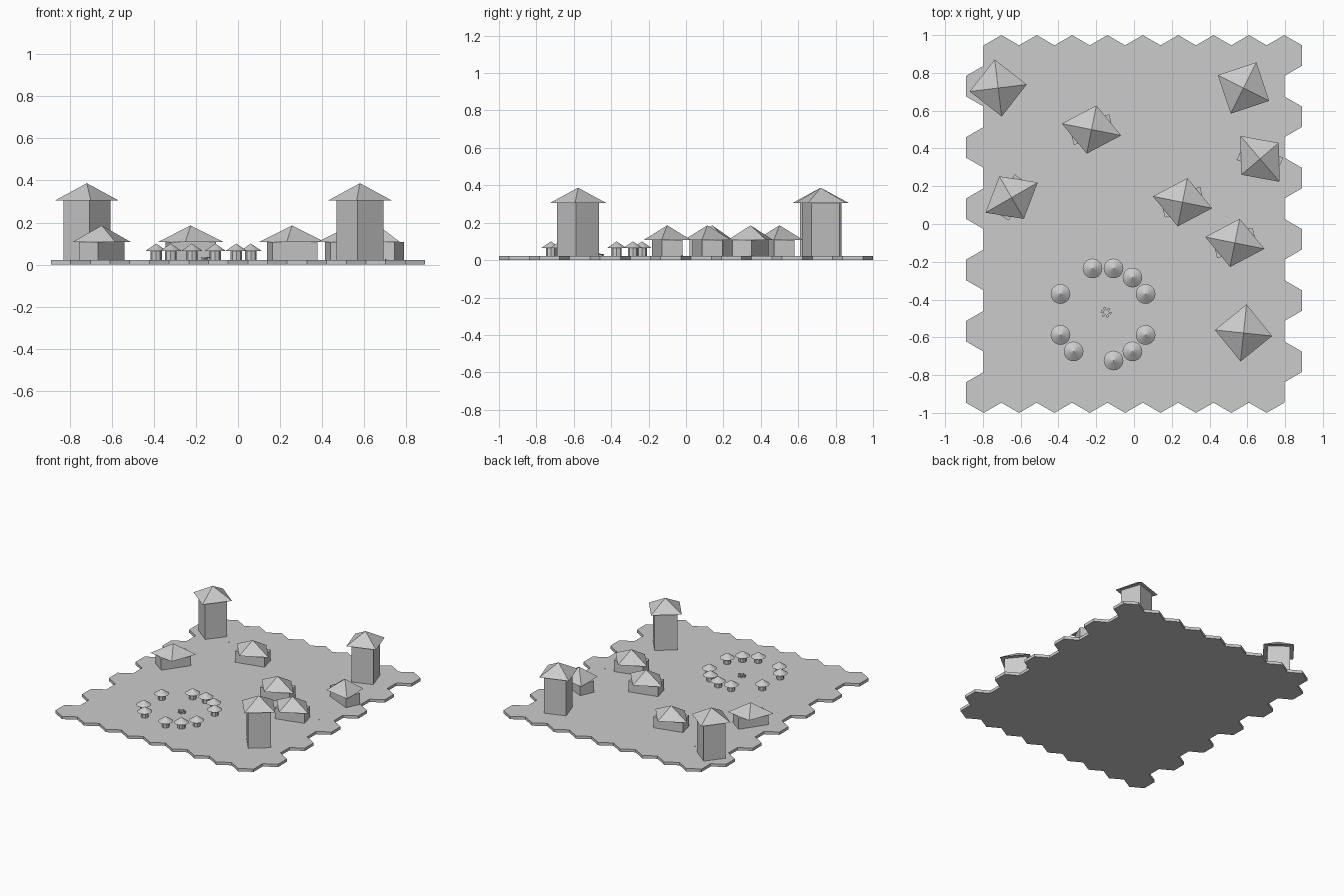
import bpy, bmesh, math
from mathutils import Matrix, Vector

if "Cube" in bpy.data.objects:
    bpy.data.objects.remove(bpy.data.objects["Cube"])

stone = bpy.data.materials.new("plain grey")
stone.diffuse_color = (0.6, 0.6, 0.6, 1)
stone.use_nodes = True
stone.node_tree.nodes["Principled BSDF"].inputs["Base Color"].default_value = stone.diffuse_color
GROUND = 0.022


def finish(bm, name):
    bmesh.ops.recalc_face_normals(bm, faces=bm.faces)
    mesh = bpy.data.meshes.new(name)
    bm.to_mesh(mesh)
    bm.free()
    mesh.materials.append(stone)
    obj = bpy.data.objects.new(name, mesh)
    bpy.context.collection.objects.link(obj)
    return obj


def place(x, y, z, angle, sx, sy, sz):
    return (Matrix.Translation((x, y, z)) @ Matrix.Rotation(math.radians(angle), 4, 'Z')
            @ Matrix.Diagonal((sx, sy, sz, 1)))


def cone(name, sides, x, y, z0, z1, rx, ry, angle=0, top=0.0):
    """Upright cone or prism; corners lie on its own x and y axes."""
    bm = bmesh.new()
    bmesh.ops.create_cone(bm, cap_ends=True, segments=sides, radius1=1, radius2=top, depth=1,
                          matrix=place(x, y, (z0 + z1) / 2, angle, rx, ry, z1 - z0))
    bmesh.ops.remove_doubles(bm, verts=bm.verts, dist=1e-5)
    return finish(bm, name)


def box(name, x, y, z0, z1, hx, hy, angle):
    bm = bmesh.new()
    bmesh.ops.create_cube(bm, size=2, matrix=place(x, y, (z0 + z1) / 2, angle, hx, hy, (z1 - z0) / 2))
    return finish(bm, name)


# Ground: 12 staggered rows of 9 hexagon tiles, merged and thickened
R = 2 / 18.5
W = R * math.sqrt(3)
bm = bmesh.new()
for row in range(12):
    for col in range(9):
        cx = (col - 4.25 + 0.5 * (row % 2)) * W
        cy = (row - 5.5) * 1.5 * R
        bm.faces.new([bm.verts.new((cx + R * math.sin(k * math.pi / 3),
                                    cy + R * math.cos(k * math.pi / 3), 0)) for k in range(6)])
bmesh.ops.remove_doubles(bm, verts=bm.verts, dist=0.001)
up = bmesh.ops.extrude_face_region(bm, geom=bm.faces[:], use_keep_orig=True)
bmesh.ops.translate(bm, vec=Vector((0, 0, GROUND)),
                    verts=[v for v in up["geom"] if isinstance(v, bmesh.types.BMVert)])
finish(bm, "hex_ground")

# Corner towers with pyramid roofs
for x, y, a in [(-0.719, 0.72, 7), (0.58, 0.72, 63.5), (0.58, -0.577, 84)]:
    cone("tower_body", 4, x, y, GROUND, 0.305, 0.1125, 0.1125, a, top=1.0)
    cone("tower_roof", 4, x, y, 0.305, 0.387, 0.152, 0.152, a)

# Houses: oblong body turned under a diamond-shaped roof
for x, y, a in [(-0.225, 0.5, -11.3), (0.257, 0.115, -11.3), (0.534, -0.10, -11.3),
                (-0.648, 0.14, 30), (0.667, 0.345, -49.5)]:
    box("house_body", x, y, GROUND, 0.107, 0.11, 0.056, a + 25)
    cone("house_roof", 4, x, y, 0.107, 0.186, 0.16, 0.13, a)

# Ring of small round huts, with gaps in a 14-place circle
for k in (1, 2, 3, 4, 6, 8, 9, 11, 12, 13):
    t = k * math.tau / 14
    x, y = -0.164 + 0.25 * math.cos(t), -0.479 + 0.25 * math.sin(t)
    cone("hut_body", 8, x, y, GROUND, 0.066, 0.027, 0.027, 0, top=1.0)
    cone("hut_roof", 20, x, y, 0.064, 0.1, 0.052, 0.052)

# Campfire of crossed logs
for i, a in enumerate((50, 110, 170)):
    box("campfire_log", -0.148, -0.468, GROUND, GROUND + 0.008 + 0.003 * i, 0.028, 0.006, a)

# Tiny pebbles
for x, y in [(-0.543, 0.667), (0.703, -0.02)]:
    box("pebble", x, y, GROUND, GROUND + 0.004, 0.003, 0.003, 20)
